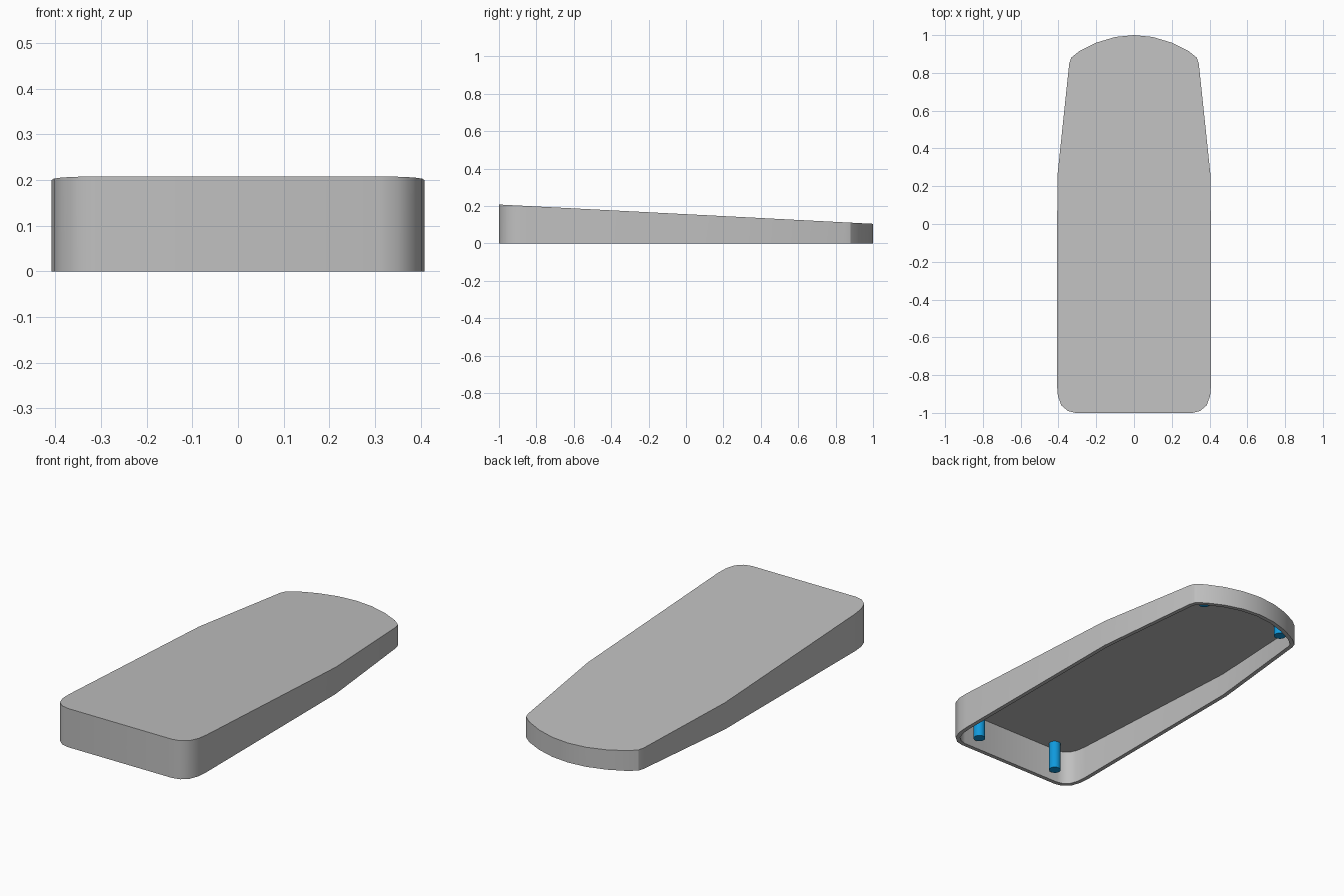
import bpy, bmesh, math
from mathutils import Vector

if "Cube" in bpy.data.objects:
    bpy.data.objects.remove(bpy.data.objects["Cube"])

WALL, ROOF = 0.022, 0.02


def material(name, rgb):
    m = bpy.data.materials.new(name)
    m.diffuse_color = (*rgb, 1)
    m.use_nodes = True
    m.node_tree.nodes["Principled BSDF"].inputs["Base Color"].default_value = m.diffuse_color
    return m


grey = material("light_grey", (0.53, 0.53, 0.53))
blue = material("bright_blue", (0.005, 0.32, 0.72))


def top_z(y):
    """Height of the sloping lid."""
    return 0.156 - 0.0515 * y


def inset(points, d):
    """Mitred inward offset of a counter-clockwise outline."""
    result = []
    for i, p in enumerate(points):
        e1 = (p - points[i - 1]).normalized()
        e2 = (points[(i + 1) % len(points)] - p).normalized()
        n1, n2 = Vector((-e1.y, e1.x)), Vector((-e2.y, e2.x))
        result.append(p + (n1 + n2) * d / (1 + n1.dot(n2)))
    return result


def finish(bm, name, mat):
    bmesh.ops.recalc_face_normals(bm, faces=bm.faces)
    mesh = bpy.data.meshes.new(name)
    bm.to_mesh(mesh)
    bm.free()
    mesh.materials.append(mat)
    ob = bpy.data.objects.new(name, mesh)
    bpy.context.collection.objects.link(ob)
    bpy.ops.object.select_all(action='DESELECT')
    bpy.context.view_layer.objects.active = ob
    ob.select_set(True)
    bpy.ops.object.shade_smooth_by_angle(angle=math.radians(30))
    return ob


# Wedge shell: hollow, open underneath, rounded front corners, arched back
half = [(0.31, -1), (0.35, -0.99), (0.385, -0.96), (0.403, -0.91),
        (0.408, -0.85), (0.406, 0.25), (0.343, 0.85), (0.333, 0.88),
        (0.29, 0.915), (0.2, 0.96), (0.1, 0.99)]
outline = [Vector(p) for p in half] + [Vector((0, 1))]
outline += [Vector((-x, y)) for x, y in reversed(half)]
inner = inset(outline, WALL)

bm = bmesh.new()
rings = [
    [bm.verts.new((p.x, p.y, top_z(p.y))) for p in outline],
    [bm.verts.new((p.x, p.y, 0)) for p in outline],
    [bm.verts.new((p.x, p.y, 0)) for p in inner],
    [bm.verts.new((p.x, p.y, top_z(p.y) - ROOF)) for p in inner],
]
count = len(outline)
for a, b in zip(rings, rings[1:]):
    for i in range(count):
        j = (i + 1) % count
        bm.faces.new((a[i], a[j], b[j], b[i]))
bm.faces.new(rings[0])
bm.faces.new(rings[3])
finish(bm, "wedge_shell", grey)

# Four support pegs hanging from the lid
for end, y in (("front", -0.93), ("back", 0.86)):
    for side, x in (("left", -0.252), ("right", 0.252)):
        low, high = 0.03, top_z(y) - ROOF / 2
        bm = bmesh.new()
        bmesh.ops.create_cone(bm, cap_ends=True, segments=24, radius1=0.03,
                              radius2=0.03, depth=high - low)
        bmesh.ops.translate(bm, verts=bm.verts, vec=(x, y, (low + high) / 2))
        finish(bm, f"{end}_{side}_peg", blue)
